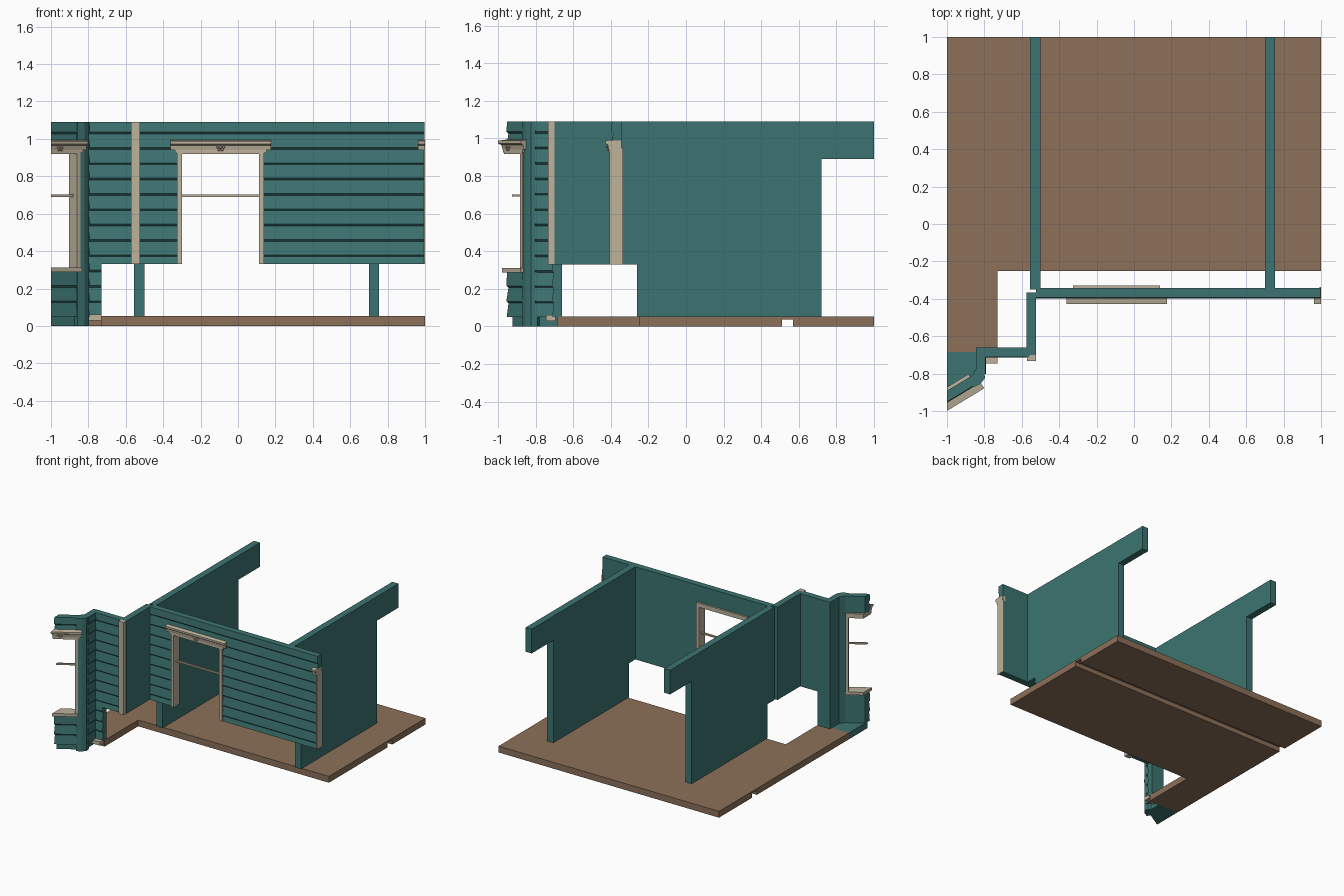
import bpy, bmesh, math
from mathutils import Vector

if "Cube" in bpy.data.objects:
    bpy.data.objects.remove(bpy.data.objects["Cube"])


def material(name, rgb):
    m = bpy.data.materials.new(name)
    m.diffuse_color = (*rgb, 1)
    m.use_nodes = True
    m.node_tree.nodes["Principled BSDF"].inputs["Base Color"].default_value = m.diffuse_color
    return m


TEAL = material("teal paint", (0.045, 0.175, 0.165))
BROWN = material("brown boards", (0.265, 0.162, 0.100))
CREAM = material("cream trim", (0.51, 0.445, 0.33))


def finish(name, bm, mat):
    bmesh.ops.recalc_face_normals(bm, faces=bm.faces)
    me = bpy.data.meshes.new(name)
    bm.to_mesh(me)
    bm.free()
    me.materials.append(mat)
    ob = bpy.data.objects.new(name, me)
    bpy.context.collection.objects.link(ob)
    return ob


def loft(name, mat, ring_a, ring_b):
    """Closed prism between two matching rings of points."""
    bm = bmesh.new()
    a = [bm.verts.new(p) for p in ring_a]
    b = [bm.verts.new(p) for p in ring_b]
    bm.faces.new(a)
    bm.faces.new(b)
    for i in range(len(a)):
        j = (i + 1) % len(a)
        bm.faces.new((a[i], a[j], b[j], b[i]))
    return finish(name, bm, mat)


def box(name, mat, x, y, z):
    pts = [(x[0], y[0]), (x[1], y[0]), (x[1], y[1]), (x[0], y[1])]
    return plan(name, mat, pts, z)


def plan(name, mat, pts, z):
    return loft(name, mat, [(*p, z[0]) for p in pts], [(*p, z[1]) for p in pts])


class Run:
    """A wall line: origin, direction along it and outward normal."""

    def __init__(self, origin, along, out, clip=None):
        self.o, self.d, self.n = (Vector((*v, 0)) for v in (origin, along, out))
        self.clip = clip

    def point(self, t, depth, z):
        return self.o + self.d * t + self.n * depth + Vector((0, 0, z))

    def extrude(self, name, mat, profile, t0, t1=None):
        a = [self.point(t0, *p) for p in profile]
        if t1 is None:  # run to the clipping plane
            b = []
            for depth, z in profile:
                p = self.point(0, depth, z)
                b.append(p + self.d * ((self.clip - p.x) / self.d.x))
        else:
            b = [self.point(t1, *p) for p in profile]
        return loft(name, mat, a, b)

    def bar(self, name, mat, depth, z, t0, t1=None):
        (a, b), (c, d) = depth, z
        return self.extrude(name, mat, [(a, c), (b, c), (b, d), (a, d)], t0, t1)

    def siding(self, name, z0, z1, t0, t1=None, thick=0.055):
        """Wall with lapped boards on the outward side."""
        prof = [(-thick, z1), (-thick, z0), (-0.002, z0)]
        for k in range(-4, 9):
            g = 0.375 + 0.082 * k
            if z0 + 0.015 < g < z1 - 0.015:
                prof += [(-0.010, g - 0.005), (0.0, g + 0.005)]
        prof.append((-0.004, z1))
        return self.extrude(name, TEAL, prof, t0, t1)

    def rosette(self, name, t, depth, z):
        """Round boss with a ring of petals."""
        bm = bmesh.new()
        spots = [(0, 0, 0.010, 0.012)]
        for k in range(6):
            a = k * math.pi / 3
            spots.append((0.016 * math.cos(a), 0.016 * math.sin(a), 0.008, 0.007))
        for u, v, r, h in spots:
            rings = []
            for rad, dep in ((r, 0), (r * 0.6, h)):
                rings.append([bm.verts.new(self.point(
                    t + u + rad * math.cos(i * math.pi / 4), depth + dep,
                    z + v + rad * math.sin(i * math.pi / 4))) for i in range(8)])
            bm.faces.new(rings[0])
            bm.faces.new(rings[1])
            for i in range(8):
                j = (i + 1) % 8
                bm.faces.new((rings[0][i], rings[0][j], rings[1][j], rings[1][i]))
        return finish(name, bm, CREAM)

    def cornice(self, name, t0, t1=None, proud=0.03):
        """Stepped window cap."""
        prof = [(0, 0.94), (proud * 0.45, 0.94), (proud * 0.6, 0.965),
                (proud, 0.973), (proud, 0.988), (0, 0.994)]
        return self.extrude(name, CREAM, prof, t0, t1)


TOP = 1.09

# Floor: front and back slabs, with a groove on the underside between them
slab = Run((0, 0), (1, 0), (0, 1))
slab.extrude("floor", BROWN, [(-0.25, 0), (0.51, 0), (0.51, 0.037), (0.57, 0.037),
                              (0.57, 0), (1, 0), (1, 0.052), (-0.25, 0.052)], -1, 1)
box("floor_wing", BROWN, (-1, -0.73), (-0.685, -0.25), (0, 0.052))
plan("bay_floor", TEAL, [(-1, -0.685), (-0.82, -0.685), (-0.82, -0.815), (-1, -0.922)],
     (0, 0.052))

# Two long partition walls with a beam overhanging at the back
side = [(-0.26, 0.05), (0.72, 0.05), (0.72, 0.892), (1, 0.892), (1, TOP),
        (-0.35, TOP), (-0.35, 0.33), (-0.26, 0.33)]
for name, x in (("left_partition", -0.556), ("right_partition", 0.70)):
    slab.extrude(name, TEAL, side, x, x + 0.055)

# Front wall around the window
front = Run((0, -0.398), (1, 0), (0, -1))
front.siding("front_wall_left", 0.33, TOP, -0.525, -0.31)
front.siding("front_wall_right", 0.33, TOP, 0.125, 0.998)
front.siding("front_wall_over_window", 0.93, TOP, -0.31, 0.125)

# Front window trim
for name, x in (("window_left_jamb", -0.325), ("window_right_jamb", 0.112)):
    front.bar(name, CREAM, (-0.07, 0.008), (0.33, 0.92), x, x + 0.026)
front.bar("window_head", CREAM, (-0.07, 0.010), (0.92, 0.955), -0.325, 0.138)
front.bar("window_frieze", CREAM, (0, 0.013), (0.925, 0.97), -0.338, 0.152)
front.cornice("window_cornice", -0.362, 0.176)
front.bar("window_sash_bar", CREAM, (-0.04, -0.025), (0.69, 0.702), -0.30, 0.113)
front.rosette("window_rosette", -0.093, 0.015, 0.956)

# Cut edge of the next window at the right end
front.bar("end_jamb", CREAM, (-0.062, 0.008), (0.33, 0.95), 0.992, 1)
front.bar("end_head", CREAM, (-0.055, 0.008), (0.95, 0.99), 0.975, 1)
front.cornice("end_cornice", 0.962, 1)

# Return wall, porch wall and corner post
box("return_wall", TEAL, (-0.575, -0.523), (-0.70, -0.365), (0.33, TOP))
porch = Run((0, -0.714), (1, 0), (0, -1))
porch.siding("porch_wall_upper", 0.33, TOP, -0.80, -0.56)
porch.siding("porch_wall_lower", 0.05, 0.33, -0.80, -0.73)
box("corner_post", CREAM, (-0.571, -0.524), (-0.733, -0.695), (0.33, TOP))
box("base_block", CREAM, (-0.82, -0.73), (-0.745, -0.695), (0.03, 0.06))

# Short side wall of the bay and the angled corner
Run((-0.79, 0), (0, 1), (1, 0)).siding("bay_side_wall", 0.05, TOP, -0.803, -0.66)
plan("bay_corner_post", TEAL, [(-0.84, -0.77), (-0.80, -0.79), (-0.797, -0.825),
                               (-0.82, -0.853), (-0.858, -0.873), (-0.882, -0.83)],
     (0.0, TOP))

# Angled bay wall, cut off at the left edge
bay = Run((-0.82, -0.847), (-0.855, -0.518), (0.518, -0.855), clip=-1)
bay.siding("bay_wall_below", 0.05, 0.295, 0.03)
bay.siding("bay_wall_above", 0.93, TOP, 0.03)
bay.bar("bay_jamb", CREAM, (-0.072, 0.008), (0.30, 0.93), 0.032, 0.054)
bay.bar("bay_head", CREAM, (-0.072, 0.010), (0.918, 0.955), 0.032)
bay.bar("bay_frieze", CREAM, (0, 0.014), (0.925, 0.97), 0.02)
bay.cornice("bay_cornice", 0.0, proud=0.037)
bay.bar("bay_sill", CREAM, (-0.072, 0.02), (0.288, 0.312), 0.03)
bay.bar("bay_sash_bar", CREAM, (-0.04, -0.025), (0.69, 0.702), 0.05)
bay.rosette("bay_rosette", 0.163, 0.017, 0.956)
